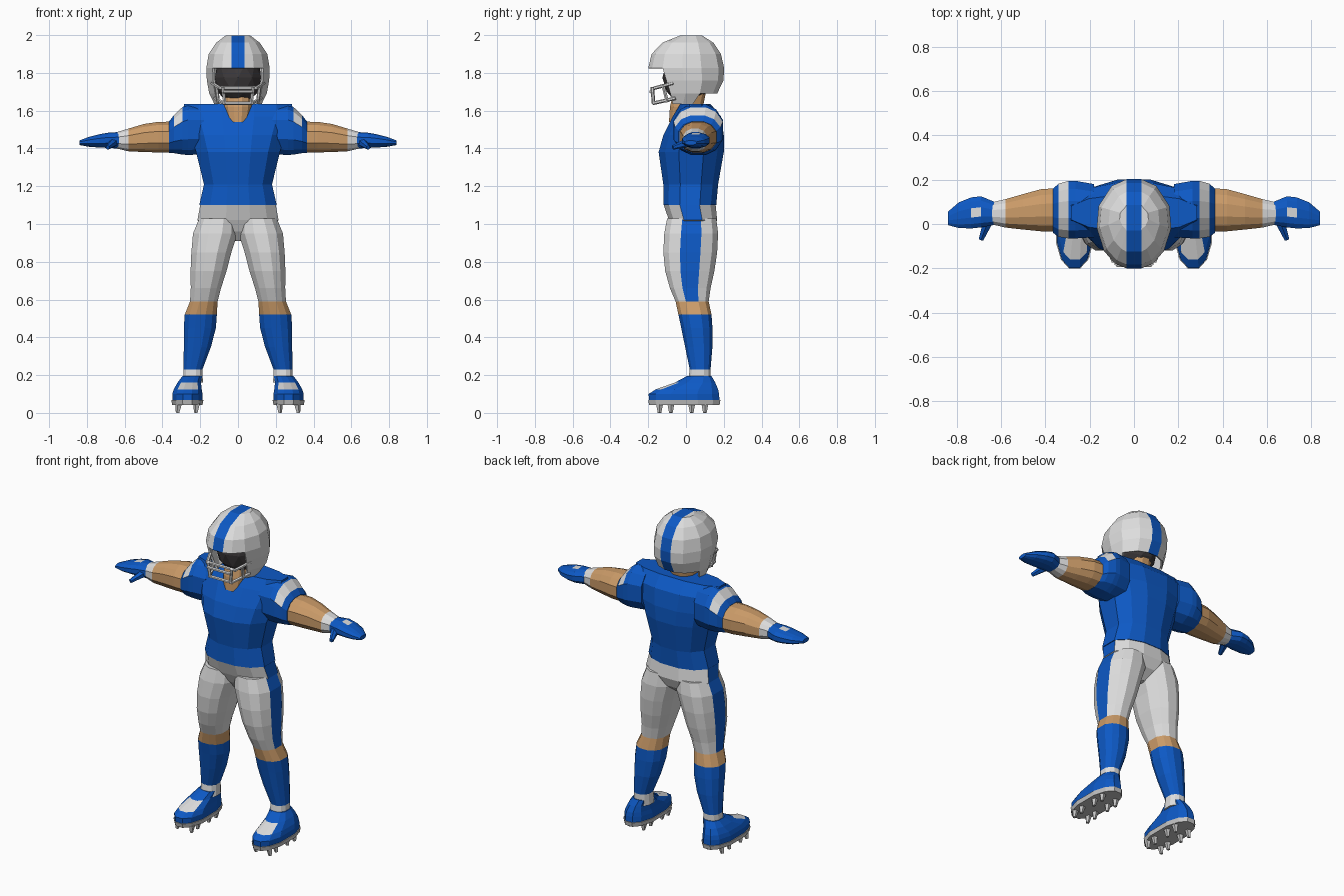
import bpy, bmesh
from mathutils import Vector, Matrix

if "Cube" in bpy.data.objects:
    bpy.data.objects.remove(bpy.data.objects["Cube"])


def material(name, rgb):
    m = bpy.data.materials.new(name)
    m.diffuse_color = (*rgb, 1)
    m.use_nodes = True
    m.node_tree.nodes["Principled BSDF"].inputs["Base Color"].default_value = m.diffuse_color
    return m


WHITE = material("white", (0.73, 0.73, 0.73))
BLUE = material("blue", (0.004, 0.10, 0.56))
SKIN = material("skin", (0.60, 0.33, 0.14))
DARK = material("dark face", (0.045, 0.04, 0.042))
GREY = material("sole grey", (0.55, 0.55, 0.55))

# Twelve-sided unit section: side 2 = +v, 5 = -u, 8 = -v, 11 = +u
U = [(1, .38), (.72, .8), (.3, 1), (-.3, 1), (-.72, .8), (-1, .38),
     (-1, -.38), (-.72, -.8), (-.3, -1), (.3, -1), (.72, -.8), (1, -.38)]


def zring(z, cx, hx, y0, y1, s=1):
    cy, hy = (y0 + y1) / 2, (y1 - y0) / 2
    return [(s * (cx + hx * u), cy + hy * v, z) for u, v in U]


def xring(x, cy, cz, ry, rz, s=1):
    return [(s * x, cy + ry * u, cz + rz * v) for u, v in U]


def finish(name, bm, mats):
    bmesh.ops.recalc_face_normals(bm, faces=bm.faces)
    me = bpy.data.meshes.new(name)
    bm.to_mesh(me)
    bm.free()
    for m in mats:
        me.materials.append(m)
    ob = bpy.data.objects.new(name, me)
    bpy.context.collection.objects.link(ob)
    return ob


def loft(name, rings, mats, rule=lambda seg, side: 0):
    """Skin a list of rings; rule(segment, side) picks the material."""
    bm = bmesh.new()
    vs = [[bm.verts.new(p) for p in r] for r in rings]
    n = len(vs[0])
    for i in range(len(vs) - 1):
        for j in range(n):
            k = (j + 1) % n
            f = bm.faces.new((vs[i][j], vs[i][k], vs[i + 1][k], vs[i + 1][j]))
            f.material_index = rule(i, j)
    bm.faces.new(vs[0]).material_index = rule(0, 1)
    bm.faces.new(vs[-1]).material_index = rule(len(vs) - 2, 1)
    return finish(name, bm, mats)


def bars(name, paths, mat, r0, r1=None, sides=6):
    """Straight round bars along each path of points."""
    bm = bmesh.new()
    for path in paths:
        for a, b in zip(path, path[1:]):
            a, b = Vector(a), Vector(b)
            d = b - a
            mtx = Matrix.Translation((a + b) / 2) @ d.to_track_quat('Z', 'Y').to_matrix().to_4x4()
            bmesh.ops.create_cone(bm, cap_ends=True, segments=sides, radius1=r0,
                                  radius2=r1 or r0, depth=d.length + (0 if r1 else r0), matrix=mtx)
    return finish(name, bm, [mat])


# Jersey body
loft("jersey", [zring(*r) for r in [
    (1.10, 0, .205, -.12, .16), (1.21, 0, .18, -.12, .17), (1.38, 0, .222, -.145, .20),
    (1.47, 0, .25, -.12, .20), (1.57, 0, .285, -.07, .185), (1.635, 0, .285, -.03, .13)]], [BLUE])

# Pants seat with side stripes
loft("pants_seat", [zring(*r) for r in [
    (1.10, 0, .20, -.118, .157), (1.02, 0, .215, -.09, .165),
    (.96, 0, .13, -.06, .14), (.91, 0, .02, -.02, .08)]],
    [WHITE, BLUE], lambda i, j: int(i == 0 and j in (5, 11)))

# Neck
loft("neck", [zring(1.54, 0, .06, -.09, .06), zring(1.62, 0, .075, -.085, .09),
              zring(1.72, 0, .07, -.06, .11)], [SKIN])


# Legs, arms and shoes, mirrored by s
def leg_rule(i, j):
    if i < 5:
        return 1 if j == 11 else 0
    return 2 if i == 5 else 0 if i == 9 else 1


LEG = [(1.03, .105, .10, -.10, .16), (.95, .120, .118, -.115, .17), (.85, .141, .106, -.12, .165),
       (.75, .156, .095, -.11, .15), (.66, .170, .080, -.085, .13), (.59, .181, .073, -.055, .12),
       (.52, .197, .085, -.04, .135), (.45, .202, .085, -.025, .14), (.35, .215, .072, -.005, .14),
       (.23, .238, .050, .02, .13), (.16, .238, .052, .01, .13)]
SLEEVE = [(.18, .06, 1.50, .12, .13), (.265, .065, 1.50, .13, .135), (.295, .065, 1.493, .13, .125),
          (.34, .062, 1.475, .12, .10), (.365, .06, 1.46, .10, .083)]
ARM = [(.30, .065, 1.46, .10, .082), (.42, .062, 1.46, .095, .081), (.50, .055, 1.455, .08, .074),
       (.58, .048, 1.445, .064, .060), (.64, .048, 1.443, .05, .044)]
HAND = [(.63, .048, 1.443, .052, .044), (.69, .055, 1.443, .07, .040), (.735, .05, 1.44, .07, .035),
        (.79, .04, 1.435, .058, .026), (.84, .025, 1.43, .03, .012)]
SHOE = [(.055, .268, .08, -.195, .178), (.10, .268, .08, -.198, .175), (.125, .266, .074, -.16, .17),
        (.16, .258, .062, -.06, .155), (.195, .242, .052, .005, .135)]

for s, side in ((1, "left"), (-1, "right")):
    loft(side + "_leg", [zring(*r, s) for r in LEG], [WHITE, BLUE, SKIN], leg_rule)
    loft(side + "_sleeve", [xring(*r, s) for r in SLEEVE], [BLUE, WHITE],
         lambda i, j: int(i == 2 and j < 5))
    loft(side + "_arm", [xring(*r, s) for r in ARM], [SKIN, WHITE], lambda i, j: int(i == 3))
    loft(side + "_glove", [xring(*r, s) for r in HAND], [BLUE, WHITE],
         lambda i, j: int(i == 1 and j == 2))
    bars(side + "_thumb", [[(s * .655, .02, 1.435), (s * .69, -.07, 1.405)]], BLUE, .026, .012)
    loft(side + "_shoe", [zring(*r, s) for r in SHOE], [BLUE, WHITE],
         lambda i, j: int(i == 2 and j in (7, 8, 9)))
    loft(side + "_sole", [zring(.042, .268, .08, -.195, .178, s),
                          zring(.068, .268, .085, -.20, .182, s)], [GREY])
    # Cleat studs
    studs = [(s * (.268 + dx), y) for y in (-.14, -.08, .03, .10) for dx in (-.05, .045)]
    bars(side + "_cleats", [[(x, y, .05), (x * 1.02, y, 0)] for x, y in studs], GREY, .02, .01, 5)

# Dark head inside the helmet
bm = bmesh.new()
bmesh.ops.create_icosphere(bm, subdivisions=2, radius=1,
                           matrix=Matrix.Translation((0, .005, 1.775)) @ Matrix.Diagonal((.128, .13, .145, 1)))
finish("head", bm, [DARK])

# Helmet shell: rings of (z, half width, front y, back y), centre stripe of fixed width
HELMET = [(1.635, .125, -.11, .10), (1.69, .152, -.14, .165), (1.76, .165, -.175, .198),
          (1.825, .168, -.20, .202), (1.90, .155, -.182, .185), (1.96, .115, -.125, .145),
          (1.998, .065, -.03, .085)]


def helmet_ring(z, hx, y0, y1):
    cy, hy = (y0 + y1) / 2, (y1 - y0) / 2
    half = [(.034, -1), (.5 * hx, -.9), (.8 * hx, -.62), (hx, -.1), (.95 * hx, .4),
            (.6 * hx, .85), (.034, 1)]
    pts = half + [(-x, v) for x, v in reversed(half)]
    return [(x, cy + hy * v, z) for x, v in pts]


bm = bmesh.new()
vs = [[bm.verts.new(p) for p in helmet_ring(*r)] for r in HELMET]
for i in range(len(vs) - 1):
    for j in range(14):
        face_hole = i < 3 and j in (0, 1, 11, 12, 13)
        nape_gap = i == 0 and 4 <= j <= 8
        if face_hole or nape_gap:
            continue
        k = (j + 1) % 14
        f = bm.faces.new((vs[i][j], vs[i][k], vs[i + 1][k], vs[i + 1][j]))
        f.material_index = int(j in (6, 13))
top = vs[-1]
bm.faces.new(top[:7])
bm.faces.new(top[7:])
bm.faces.new((top[0], top[6], top[7], top[13])).material_index = 1
bmesh.ops.delete(bm, geom=[v for v in bm.verts if not v.link_faces], context='VERTS')
shell = finish("helmet", bm, [WHITE, BLUE])
mod = shell.modifiers.new("thickness", 'SOLIDIFY')
mod.thickness = .012
mod.offset = -1

# Face mask bars
mask = [[(-.135, -.07, 1.745), (-.095, -.165, 1.72), (.095, -.165, 1.72), (.135, -.07, 1.745)],
        [(-.12, -.06, 1.665), (-.075, -.17, 1.64), (.075, -.17, 1.64), (.12, -.06, 1.665)],
        [(-.075, -.185, 1.70), (.075, -.185, 1.70)]]
for s in (1, -1):
    mask.append([(s * .08, -.178, 1.72), (s * .07, -.172, 1.64)])
    mask.append([(s * .115, -.12, 1.73), (s * .105, -.10, 1.65)])
bars("face_mask", mask, WHITE, .0095)
